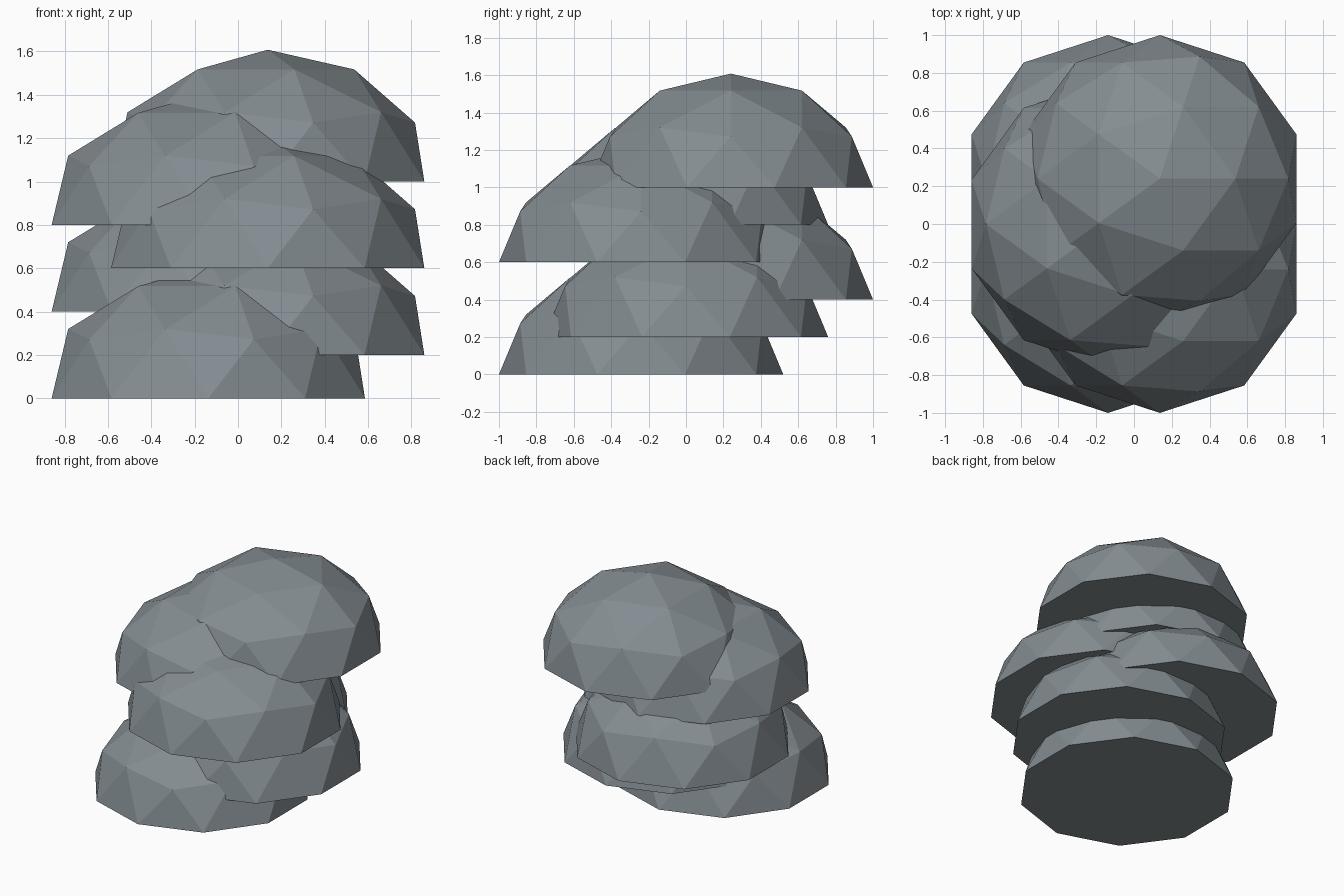
import bpy
import bmesh
from mathutils import Matrix

cube = bpy.data.objects.get("Cube")
if cube:
    bpy.data.objects.remove(cube, do_unlink=True)

RADIUS, SQUASH = 0.76, 0.8      # dome size and vertical flattening
SIDE, DEPTH, STEP = 0.137, 0.24, 0.2  # stagger of the stacked domes

# Slate grey stone
stone = bpy.data.materials.new("slate_grey")
stone.use_nodes = True
colour = (0.23, 0.265, 0.285, 1)
stone.diffuse_color = colour
stone.node_tree.nodes["Principled BSDF"].inputs["Base Color"].default_value = colour


def dome_mesh():
    """Faceted upper half of a ball, closed by a flat base."""
    bm = bmesh.new()
    bmesh.ops.create_icosphere(bm, subdivisions=2, radius=RADIUS)
    lower = [v for v in bm.verts if v.co.z < -0.01]
    bmesh.ops.delete(bm, geom=lower, context='VERTS')
    rim = [e for e in bm.edges if e.is_boundary]
    bmesh.ops.contextual_create(bm, geom=rim)
    bmesh.ops.transform(bm, matrix=Matrix.Diagonal((1, 1, SQUASH, 1)), verts=bm.verts)
    bmesh.ops.recalc_face_normals(bm, faces=bm.faces)
    mesh = bpy.data.meshes.new("dome_stone")
    bm.to_mesh(mesh)
    bm.free()
    mesh.materials.append(stone)
    return mesh


# Stack: sides alternate while depth cycles front, middle, back
mesh = dome_mesh()
for i in range(6):
    dome = bpy.data.objects.new(f"dome_stone_{i + 1}", mesh)
    dome.location = (SIDE if i % 2 else -SIDE, (i % 3 - 1) * DEPTH, i * STEP)
    bpy.context.collection.objects.link(dome)
